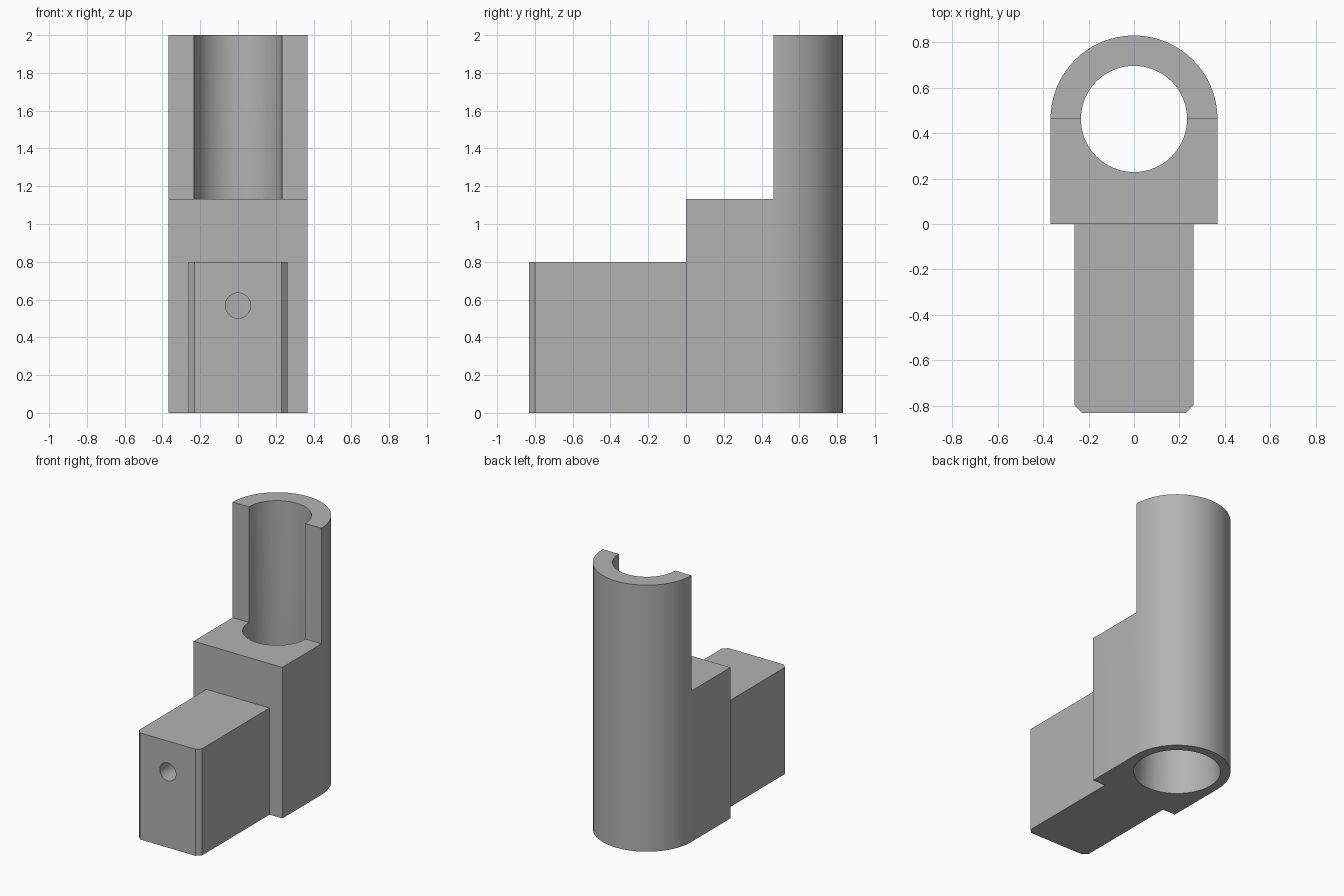
import bpy, bmesh
from math import pi, sin, cos, radians
from mathutils import Matrix

cube = bpy.data.objects.get("Cube")
if cube:
    bpy.data.objects.remove(cube, do_unlink=True)

HEIGHT, LEDGE, TANG_TOP = 2.0, 1.133, 0.8
BORE_Y, OUTER_R, BORE_R, MOUTH_R = 0.463, 0.368, 0.234, 0.3
TAPER_TOP = 0.8
TANG_W, TANG_FRONT, CHAMFER = 0.262, -0.832, 0.033

grey = bpy.data.materials.new("plain grey")
grey.use_nodes = True
grey.diffuse_color = (0.45, 0.45, 0.45, 1)
grey.node_tree.nodes["Principled BSDF"].inputs["Base Color"].default_value = grey.diffuse_color


def make_object(name, bm):
    bmesh.ops.recalc_face_normals(bm, faces=bm.faces)
    mesh = bpy.data.meshes.new(name)
    bm.to_mesh(mesh)
    bm.free()
    mesh.materials.append(grey)
    obj = bpy.data.objects.new(name, mesh)
    bpy.context.collection.objects.link(obj)
    return obj


def prism(name, outline, bottom, top):
    """Extrude a plan outline upwards."""
    bm = bmesh.new()
    face = bm.faces.new([bm.verts.new((x, y, bottom)) for x, y in outline])
    up = bmesh.ops.extrude_face_region(bm, geom=[face])["geom"]
    bmesh.ops.translate(bm, vec=(0, 0, top - bottom),
                        verts=[v for v in up if isinstance(v, bmesh.types.BMVert)])
    return make_object(name, bm)


def cone(name, r_low, r_high, length, matrix, sides=64):
    bm = bmesh.new()
    bmesh.ops.create_cone(bm, cap_ends=True, segments=sides, radius1=r_low,
                          radius2=r_high, depth=length, matrix=matrix)
    return make_object(name, bm)


def combine(target, tool, operation):
    """Apply a boolean and discard the tool."""
    tool.hide_render = True
    mod = target.modifiers.new(operation, "BOOLEAN")
    mod.operation, mod.object, mod.solver = operation, tool, "EXACT"
    bpy.context.view_layer.objects.active = target
    bpy.ops.object.modifier_apply(modifier=mod.name)
    bpy.data.objects.remove(tool, do_unlink=True)


# Socket body: square front, round back
arc = [(OUTER_R * cos(pi * i / 32), BORE_Y + OUTER_R * sin(pi * i / 32)) for i in range(33)]
body = prism("socket_bracket", [(-OUTER_R, 0), (OUTER_R, 0)] + arc, 0, HEIGHT)

# Open the upper front half
combine(body, prism("front_cut", [(-1, -1), (1, -1), (1, BORE_Y), (-1, BORE_Y)],
                    LEDGE, HEIGHT + 1), "DIFFERENCE")

# Front tang with chamfered corners
combine(body, prism("tang", [
    (-TANG_W, 0.1), (-TANG_W, TANG_FRONT + CHAMFER), (-TANG_W + CHAMFER, TANG_FRONT),
    (TANG_W - CHAMFER, TANG_FRONT), (TANG_W, TANG_FRONT + CHAMFER), (TANG_W, 0.1)],
    0, TANG_TOP), "UNION")

# Straight bore, then its flared lower mouth
combine(body, cone("bore", BORE_R, BORE_R, 3,
                   Matrix.Translation((0, BORE_Y, 1))), "DIFFERENCE")
flare = (MOUTH_R - BORE_R) / TAPER_TOP
drop = 0.1
combine(body, cone("mouth", MOUTH_R + flare * drop, BORE_R, TAPER_TOP + drop,
                   Matrix.Translation((0, BORE_Y, (TAPER_TOP - drop) / 2))), "DIFFERENCE")

# Screw hole from the tang's front into the bore
combine(body, cone("screw_hole", 0.067, 0.067, 1.4,
                   Matrix.Translation((0, -0.3, 0.568)) @ Matrix.Rotation(pi / 2, 4, "X"),
                   32), "DIFFERENCE")

bpy.ops.object.select_all(action="DESELECT")
body.select_set(True)
bpy.context.view_layer.objects.active = body
bpy.ops.object.shade_smooth_by_angle(angle=radians(30))
